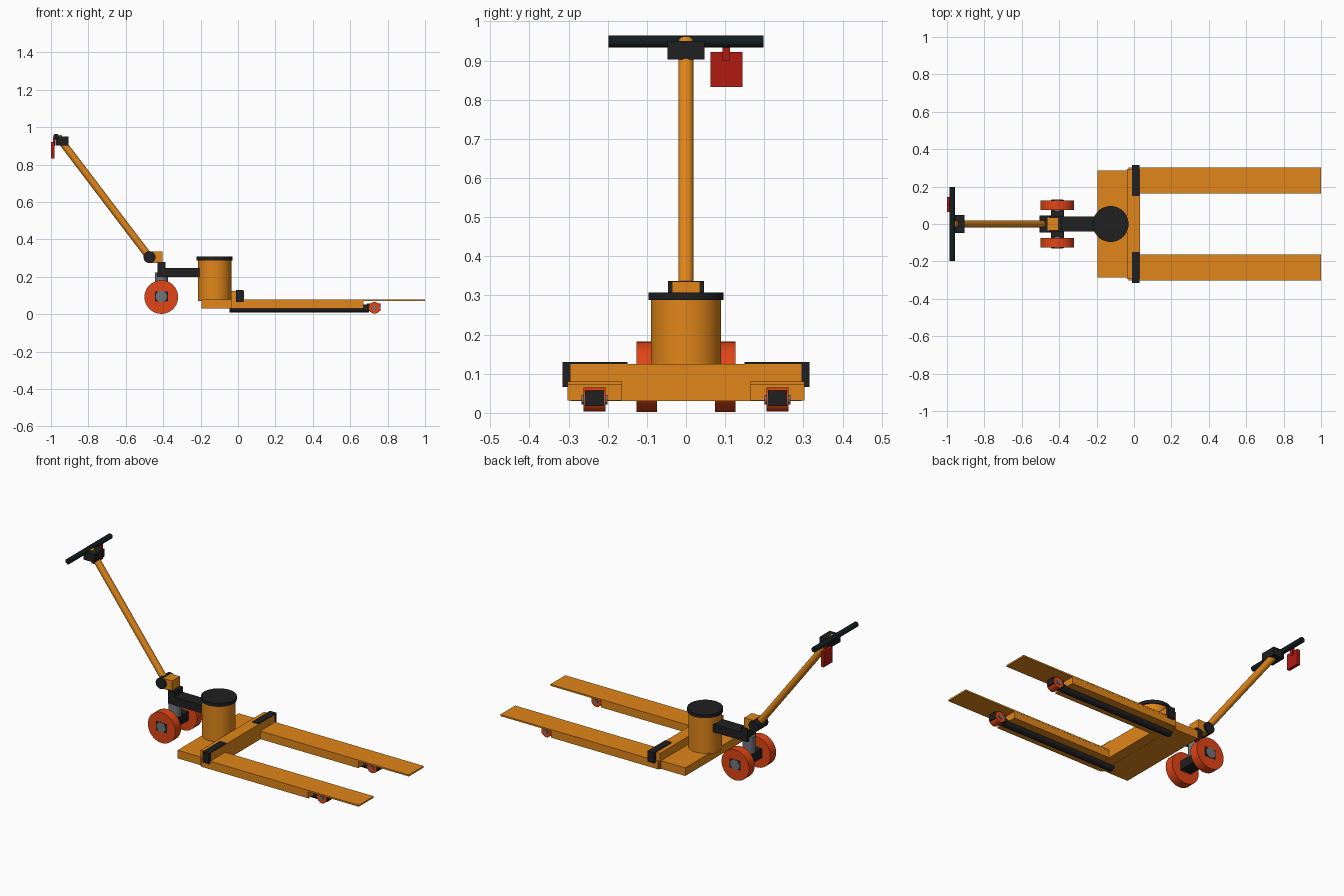
import bpy, math
from mathutils import Vector

if "Cube" in bpy.data.objects:
    bpy.data.objects.remove(bpy.data.objects["Cube"])


def material(name, rgb):
    m = bpy.data.materials.new(name)
    m.diffuse_color = (*rgb, 1)
    m.use_nodes = True
    m.node_tree.nodes["Principled BSDF"].inputs["Base Color"].default_value = m.diffuse_color
    return m


ORANGE = material("orange_paint", (0.75, 0.24, 0.01))
BLACK = material("black_steel", (0.014, 0.014, 0.015))
GRIP = material("grip_rubber", (0.006, 0.012, 0.014))
RED = material("wheel_polyurethane", (0.75, 0.06, 0.008))
TRIGGER = material("red_lever", (0.45, 0.01, 0.006))
GREY = material("grey_metal", (0.16, 0.18, 0.2))


def box(name, xr, yr, zr, mat):
    bpy.ops.mesh.primitive_cube_add(size=1, location=[sum(r) / 2 for r in (xr, yr, zr)])
    o = bpy.context.object
    o.name = name
    o.scale = [r[1] - r[0] for r in (xr, yr, zr)]
    bpy.ops.object.transform_apply(location=False, rotation=False, scale=True)
    o.data.materials.append(mat)
    return o


def rod(name, a, b, r, mat, sides=32):
    a, b = Vector(a), Vector(b)
    bpy.ops.mesh.primitive_cylinder_add(vertices=sides, radius=r, depth=(b - a).length,
                                        location=(a + b) / 2)
    o = bpy.context.object
    o.name = name
    o.rotation_euler = (b - a).to_track_quat('Z', 'Y').to_euler()
    o.data.materials.append(mat)
    bpy.ops.object.shade_smooth_by_angle(angle=math.radians(30))
    return o


# Chassis, cross beam and pump
box("chassis", (-0.195, -0.03), (-0.285, 0.285), (0.03, 0.078), ORANGE)
box("cross_beam", (-0.037, 0.031), (-0.295, 0.295), (0.031, 0.125), ORANGE)
rod("pump_body", (-0.125, 0, 0.07), (-0.125, 0, 0.295), 0.09, ORANGE)
rod("pump_cap", (-0.125, 0, 0.288), (-0.125, 0, 0.308), 0.096, BLACK, 40)

# Forks with push rods, load rollers and root brackets on both sides
for s, side in ((-1, "left"), (1, "right")):
    c = s * 0.2335

    def span(half):
        return (c - half, c + half)

    box(f"fork_{side}", (-0.03, 0.67), span(0.069), (0.032, 0.078), ORANGE)
    box(f"fork_tip_{side}", (0.02, 1.0), span(0.0695), (0.071, 0.08), ORANGE)
    ends = sorted((s * 0.15, s * 0.315))
    box(f"root_bracket_{side}", (-0.012, 0.03), ends, (0.066, 0.13), BLACK)
    rod(f"push_rod_{side}", (-0.045, c, 0.03), (0.7, c, 0.03), 0.022, BLACK, 20)
    box(f"roller_bracket_{side}", (0.69, 0.762), span(0.024), (0.018, 0.057), BLACK)
    rod(f"load_roller_{side}", (0.73, c - 0.028, 0.034), (0.73, c + 0.028, 0.034), 0.031, RED)
    rod(f"roller_axle_{side}", (0.73, c - 0.033, 0.034), (0.73, c + 0.033, 0.034), 0.012, GREY, 16)

    # Steering wheel on this side with its hub
    rod(f"steer_wheel_{side}", (-0.41, s * 0.074, 0.092), (-0.41, s * 0.126, 0.092), 0.09, RED, 40)
    rod(f"wheel_hub_{side}", (-0.41, s * 0.07, 0.095), (-0.41, s * 0.13, 0.095), 0.03, GREY, 16)

# Steering yoke
box("axle_block", (-0.445, -0.375), (-0.128, 0.128), (0.068, 0.122), BLACK)
rod("steer_column", (-0.41, 0, 0.1), (-0.41, 0, 0.222), 0.035, GREY)
box("steer_arm", (-0.43, -0.19), (-0.04, 0.04), (0.198, 0.246), BLACK)
box("handle_post", (-0.43, -0.388), (-0.04, 0.04), (0.2, 0.278), BLACK)
box("handle_bracket", (-0.47, -0.405), (-0.036, 0.036), (0.273, 0.335), ORANGE)
rod("handle_pivot", (-0.473, -0.046, 0.305), (-0.473, 0.046, 0.305), 0.032, BLACK)

# Tow handle with grip bar and release lever
rod("handle_tube", (-0.473, 0, 0.305), (-0.963, 0, 0.95), 0.0195, ORANGE)
box("handle_head", (-0.975, -0.905), (-0.047, 0.047), (0.903, 0.95), BLACK)
rod("grip_bar", (-0.972, -0.198, 0.949), (-0.972, 0.198, 0.949), 0.0155, GRIP, 24)
box("release_lever", (-1.0, -0.982), (0.063, 0.144), (0.832, 0.922), TRIGGER)
box("lever_stem", (-0.99, -0.978), (0.093, 0.113), (0.9, 0.945), TRIGGER)
